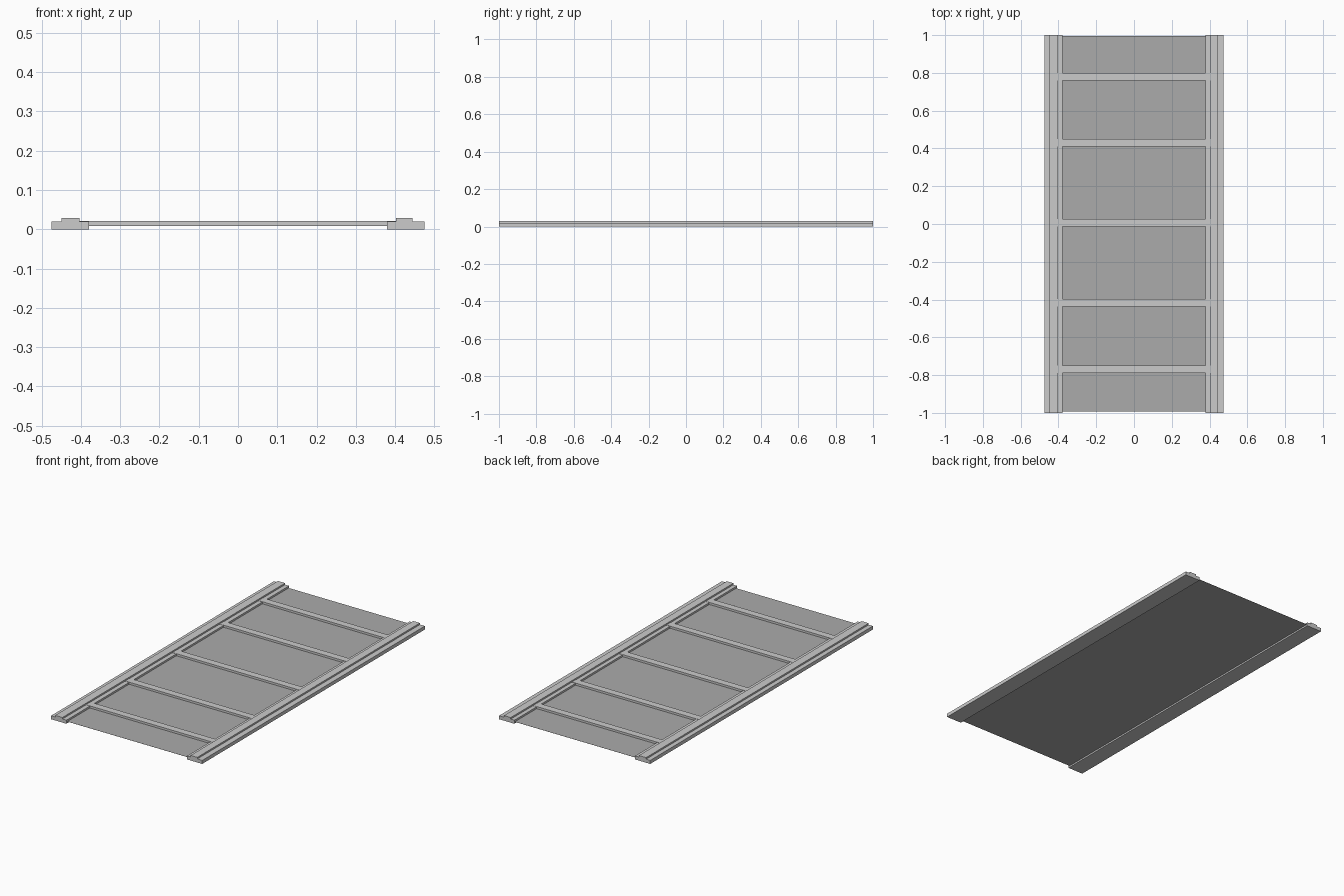
import bpy
import bmesh

if "Cube" in bpy.data.objects:
    bpy.data.objects.remove(bpy.data.objects["Cube"])


def box(name, x0, x1, y0, y1, z0, z1):
    """Axis-aligned box given by its limits."""
    bm = bmesh.new()
    bmesh.ops.create_cube(bm, size=1)
    for v in bm.verts:
        v.co.x = x1 if v.co.x > 0 else x0
        v.co.y = y1 if v.co.y > 0 else y0
        v.co.z = z1 if v.co.z > 0 else z0
    mesh = bpy.data.meshes.new(name)
    bm.to_mesh(mesh)
    bm.free()
    ob = bpy.data.objects.new(name, mesh)
    bpy.context.collection.objects.link(ob)
    return ob


# Side rails: wide base with a narrow raised strip
for side, s in (("left", -1), ("right", 1)):
    base = sorted((s * 0.379, s * 0.475))
    strip = (-0.449, -0.404) if s < 0 else (0.402, 0.444)
    box(f"{side}_rail_base", *base, -1, 1, 0, 0.02)
    box(f"{side}_rail_strip", *strip, -1, 1, 0.02, 0.029)

# Cross bars, lapping over the rail bases up to the raised strips
for i, y in enumerate((-0.77, -0.417, 0.007, 0.431, 0.78)):
    box(f"cross_bar_{i + 1}", -0.404, 0.402, y - 0.02, y + 0.02, 0.0095, 0.0215)

# Thin dark backing panel
panel = box("backing_panel", -0.379, 0.379, -0.992, 0.996, 0.009, 0.0095)
dark = bpy.data.materials.new("dark_grey")
dark.diffuse_color = (0.41, 0.41, 0.41, 1)
dark.use_nodes = True
dark.node_tree.nodes["Principled BSDF"].inputs["Base Color"].default_value = dark.diffuse_color
panel.data.materials.append(dark)
